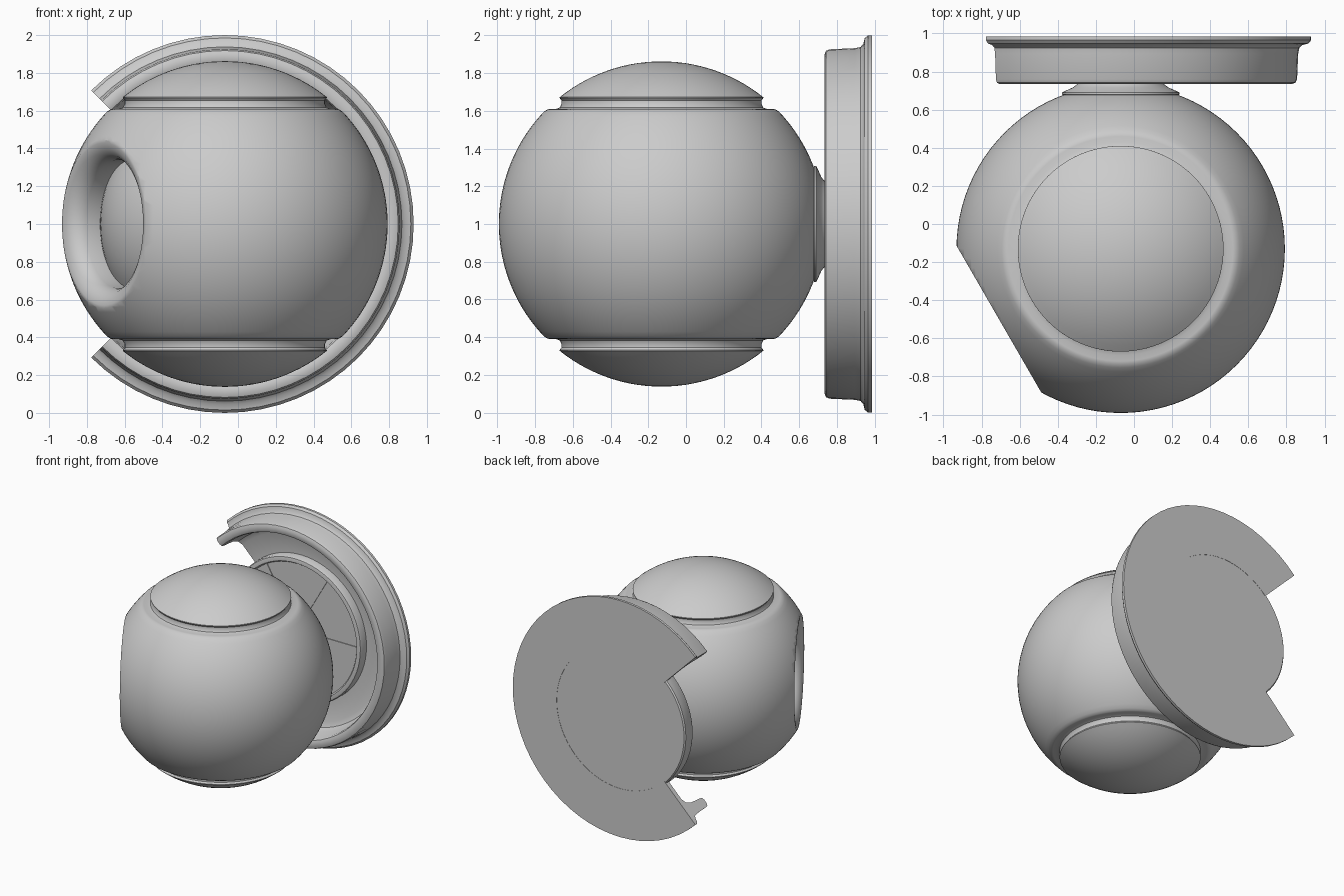
import bpy, bmesh, math
from mathutils import Matrix, Vector

if "Cube" in bpy.data.objects:
    bpy.data.objects.remove(bpy.data.objects["Cube"])

R = 0.862                          # ball radius
CX, CY, CZ = -0.07, -0.13, 1.0     # ball centre


def axis_matrix(origin, direction):
    """Place a lathe (spun about local z) so its axis points along direction."""
    z = Vector(direction).normalized()
    x = Vector((1, 0, 0)) if abs(z.z) > 0.9 else z.cross(Vector((0, 0, 1))).normalized()
    y = z.cross(x)
    m = Matrix((x, y, z)).transposed().to_4x4()
    m.translation = origin
    return m


def smooth(ob, angle=35):
    bpy.ops.object.select_all(action='DESELECT')
    ob.select_set(True)
    bpy.context.view_layer.objects.active = ob
    bpy.ops.object.shade_smooth_by_angle(angle=math.radians(angle))


def lathe(name, profile, matrix, steps=72, start=0.0, sweep=360.0, closed=False):
    """Spin (radius, height) points; a partial sweep gets flat end caps."""
    bm = bmesh.new()
    full = sweep >= 360
    count = steps if full else steps + 1
    rings = []
    for i in range(count):
        a = math.radians(start + sweep * i / steps)
        rings.append([bm.verts.new((r * math.cos(a), r * math.sin(a), h)) for r, h in profile])
    n = len(profile)
    for i in range(steps):
        p, q = rings[i], rings[(i + 1) % count]
        for j in range(n if closed else n - 1):
            k = (j + 1) % n
            bm.faces.new((p[j], p[k], q[k], q[j]))
    if not full:
        bm.faces.new(rings[0])
        bm.faces.new(rings[-1])
    bmesh.ops.remove_doubles(bm, verts=bm.verts, dist=1e-5)
    bmesh.ops.recalc_face_normals(bm, faces=bm.faces)
    me = bpy.data.meshes.new(name)
    bm.transform(matrix)
    bmesh.ops.recalc_face_normals(bm, faces=bm.faces)
    bm.to_mesh(me)
    bm.free()
    ob = bpy.data.objects.new(name, me)
    bpy.context.collection.objects.link(ob)
    smooth(ob)
    return ob


def arc(radius, z0, z1, n):
    """Points of a sphere outline between two heights."""
    a0, a1 = math.asin(z0 / radius), math.asin(z1 / radius)
    return [(radius * math.cos(a0 + (a1 - a0) * i / n), radius * math.sin(a0 + (a1 - a0) * i / n))
            for i in range(n + 1)]


# Ball with a grooved cap at top and bottom
upper = arc(R, 0, 0.595, 20) + [(0.605, 0.607), (0.59, 0.61), (0.56, 0.61), (0.54, 0.617),
                                (0.53, 0.635), (0.53, 0.655), (0.54, 0.668)] + arc(R, 0.672, R, 14)
upper[-1] = (0, R)
ball = lathe("ball_body", [(r, -h) for r, h in reversed(upper[1:])] + upper,
             axis_matrix((CX, CY, CZ), (0, 0, 1)), steps=96)

# Front-left opening: flat cut, rounded rim, straight wall and domed lens
dome = [(r, h) for r, h in reversed(arc(0.66, 0.566, 0.66, 8))]
dome[0] = (0, 0.66)
cut_profile = dome + [(0.34, 0.652), (0.35, 0.683), (0.37, 0.71), (0.40, 0.73), (0.43, 0.738),
                      (0.7, 0.74), (0.7, 1.1), (0, 1.1)]
cutter = lathe("opening_cutter", cut_profile,
               axis_matrix((CX, CY, CZ), (-math.cos(math.radians(30)), -0.5, 0)))
cutter.hide_render = True
mod = ball.modifiers.new("opening", 'BOOLEAN')
mod.object = cutter
mod.operation = 'DIFFERENCE'
mod.solver = 'EXACT'
bpy.context.view_layer.objects.active = ball
bpy.ops.object.modifier_apply(modifier=mod.name)
bpy.data.objects.remove(cutter, do_unlink=True)
smooth(ball)

# Rear parts share an axis running forwards (-y) from the back plane
back = Matrix.Translation((CX, 0.985, CZ)) @ Matrix.Rotation(math.radians(90), 4, 'X')

# C-shaped mounting ring, open for a quarter turn on the left
ring_profile = [(0.59, 0), (1.0, 0), (1.0, 0.02), (0.985, 0.038), (0.955, 0.045), (0.938, 0.06),
                (0.932, 0.09), (0.926, 0.225), (0.918, 0.243), (0.90, 0.25), (0.87, 0.25),
                (0.853, 0.243), (0.845, 0.225), (0.835, 0.10), (0.815, 0.06), (0.775, 0.04),
                (0.59, 0.04)]
lathe("mounting_ring", ring_profile, back, steps=48, start=-135, sweep=270, closed=True)

# Round backing disc with a raised rim
lathe("backing_disc", [(0, 0.002), (0.60, 0.002), (0.61, 0.012), (0.61, 0.10), (0.603, 0.112),
                       (0.59, 0.115), (0.57, 0.115), (0.56, 0.10), (0, 0.10)], back)

# Six thin radial ribs on the disc
for i in range(6):
    bpy.ops.mesh.primitive_cube_add(size=1)
    rib = bpy.context.object
    rib.name = f"disc_rib_{i + 1}"
    rib.data.transform(Matrix.Translation((0.38, 0, 0.10)) @ Matrix.Diagonal((0.37, 0.012, 0.012, 1)))
    rib.data.transform(back @ Matrix.Rotation(math.radians(60 * i), 4, 'Z'))

# Flared neck joining disc and ball
lathe("neck", [(0, 0.09), (0.24, 0.09), (0.21, 0.13), (0.205, 0.20), (0.22, 0.245), (0.25, 0.268),
               (0.295, 0.288), (0.308, 0.295), (0.308, 0.305), (0.29, 0.315), (0, 0.315)], back)
